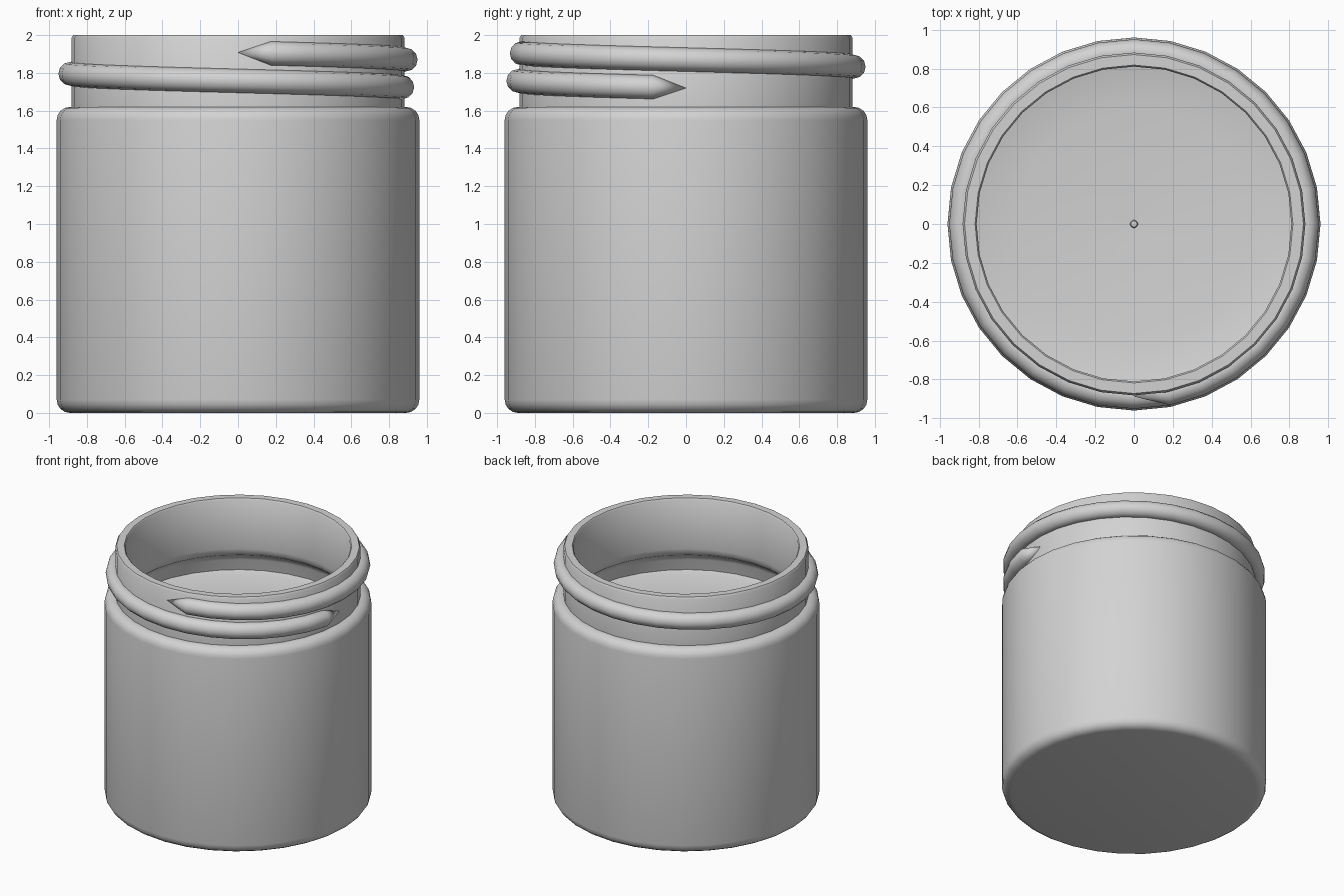
import bpy, bmesh, math

if "Cube" in bpy.data.objects:
    bpy.data.objects.remove(bpy.data.objects["Cube"])

SIDES = 32
STEP = 2 * math.pi / SIDES

gray = bpy.data.materials.new("soft gray")
gray.diffuse_color = (0.65, 0.65, 0.65, 1)
gray.use_nodes = True
gray.node_tree.nodes["Principled BSDF"].inputs["Base Color"].default_value = gray.diffuse_color


def finish(name, bm, angle):
    bmesh.ops.remove_doubles(bm, verts=bm.verts, dist=1e-5)
    bmesh.ops.recalc_face_normals(bm, faces=bm.faces)
    mesh = bpy.data.meshes.new(name)
    bm.to_mesh(mesh)
    bm.free()
    mesh.materials.append(gray)
    obj = bpy.data.objects.new(name, mesh)
    bpy.context.collection.objects.link(obj)
    bpy.ops.object.select_all(action='DESELECT')
    obj.select_set(True)
    bpy.context.view_layer.objects.active = obj
    bpy.ops.object.shade_smooth_by_angle(angle=math.radians(angle))
    return obj


def skin(bm, rings, closed):
    """Join consecutive vertex rings, collapsing repeated points."""
    pairs = list(zip(rings, rings[1:] + rings[:1])) if closed else list(zip(rings, rings[1:]))
    for a, b in pairs:
        n = len(a)
        span = n - 1 if closed else n
        for i in range(span):
            j = (i + 1) % n
            quad = [a[i], a[j], b[j], b[i]]
            face = []
            for v in quad:
                if all((v.co - w.co).length > 1e-6 for w in face):
                    face.append(v)
            if len(face) > 2:
                bm.faces.new(face)


def lathe(name, profile, angle=40):
    bm = bmesh.new()
    rings = [[bm.verts.new((r * math.cos(k * STEP), r * math.sin(k * STEP), z))
              for r, z in profile] for k in range(SIDES)]
    skin(bm, rings, True)
    return finish(name, bm, angle)


def arc(cx, cz, rad, start, end, n=4):
    """Quarter-round points for profile corners."""
    return [(cx + rad * math.cos(math.radians(start + (end - start) * i / n)),
             cz + rad * math.sin(math.radians(start + (end - start) * i / n)))
            for i in range(n + 1)]


# Jar: outside wall, neck, rim, then the hollow inside
jar_profile = (
    [(0, 0)]
    + arc(0.89, 0.07, 0.07, -90, 0)
    + arc(0.89, 1.55, 0.07, 0, 90)
    + [(0.882, 1.62), (0.882, 1.985), (0.872, 2.0), (0.818, 2.0), (0.81, 1.99)]
    + [(0.81, 1.60), (0.815, 1.565), (0.835, 1.54), (0.865, 1.52), (0.885, 1.48)]
    + [(0.885, 0.12), (0.87, 0.085), (0.835, 0.075), (0, 0.075)]
)
lathe("jar", jar_profile)

# Contents: shallow dished surface with a tiny raised centre
lathe("contents", [(0.884, 1.40), (0.84, 1.385), (0.6, 1.365), (0.3, 1.35),
                   (0.02, 1.345), (0.015, 1.36), (0, 1.362)])

# Screw thread: round bead falling through one and a quarter turns
bm = bmesh.new()
count, bead_sides = 40, 12
rings = []
for k in range(count + 1):
    tip = k in (0, count)
    a = -math.pi / 2 + k * STEP
    z = 1.908 - 0.188 * k / count
    ring = []
    for s in range(bead_sides):
        t = 2 * math.pi * s / bead_sides
        size = 0 if tip else 0.063
        r = 0.888 + size * math.cos(t)
        ring.append(bm.verts.new((r * math.cos(a), r * math.sin(a), z + size * math.sin(t))))
    rings.append(ring)
skin(bm, rings, False)
finish("screw_thread", bm, 40)
